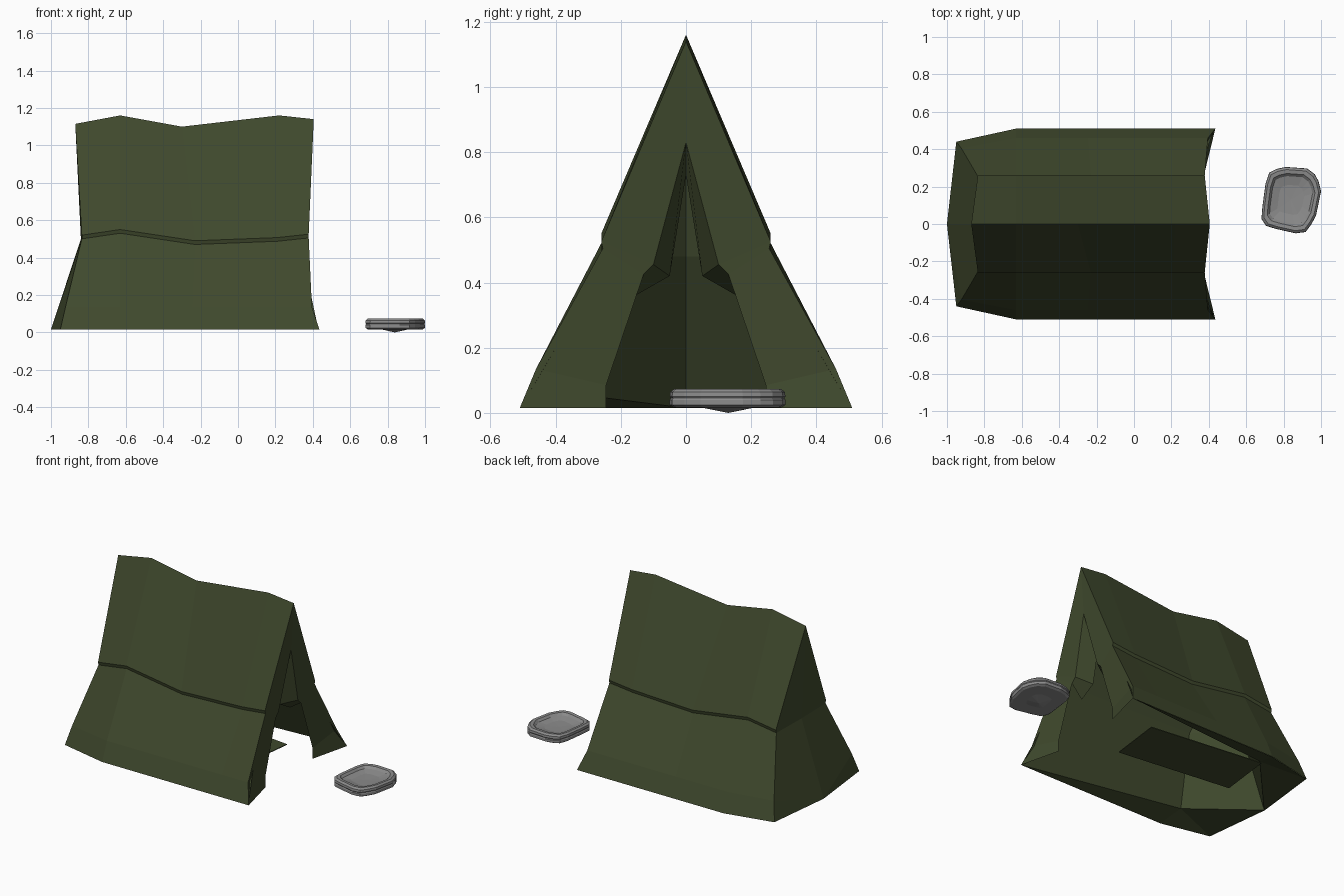
import bpy, bmesh, math
from mathutils import Vector, Matrix

old = bpy.data.objects.get("Cube")
if old:
    bpy.data.objects.remove(old, do_unlink=True)


def material(name, rgb):
    m = bpy.data.materials.new(name)
    m.use_nodes = True
    m.diffuse_color = (*rgb, 1)
    m.node_tree.nodes["Principled BSDF"].inputs["Base Color"].default_value = (*rgb, 1)
    return m


canvas = material("olive canvas", (0.050, 0.066, 0.026))
stone = material("grey stone", (0.26, 0.26, 0.26))


def finish(name, bm, mat):
    bmesh.ops.recalc_face_normals(bm, faces=bm.faces)
    mesh = bpy.data.meshes.new(name)
    bm.to_mesh(mesh)
    bm.free()
    mesh.materials.append(mat)
    obj = bpy.data.objects.new(name, mesh)
    bpy.context.collection.objects.link(obj)
    return obj


def mirror_y(obj):
    mod = obj.modifiers.new("Mirror", "MIRROR")
    mod.use_axis = (False, True, False)
    mod.merge_threshold = 0.001


# Tent half: each station gives ridge x, z; eave x, z; hem x, y; hem kink fraction
GROUND = 0.015
stations = [
    (-0.87, 1.115, -0.835, 0.52, -0.95, 0.44, 0.76),
    (-0.63, 1.16, -0.63, 0.55, -0.63, 0.51, 0.76),
    (-0.30, 1.10, -0.23, 0.49, -0.25, 0.51, 0.76),
    (0.22, 1.16, 0.21, 0.507, 0.20, 0.51, 0.76),
    (0.405, 1.14, 0.378, 0.525, 0.435, 0.51, 0.30),
]
bm = bmesh.new()


def v(x, y, z):
    return bm.verts.new((x, y, z))


def face(*verts):
    bm.faces.new(verts)


columns = []
for rx, rz, ex, ez, hx, hy, t in stations:
    columns.append([
        v(rx, 0, rz),
        v(ex, 0.26, ez),
        v(ex, 0.255, ez - 0.02),
        v(ex + t * (hx - ex), 0.26 + 0.8 * (hy - 0.26), 0.135),
        v(hx, hy, GROUND),
    ])

# Roof, eave lip and lower side wall
for a, b in zip(columns, columns[1:]):
    for i in range(4):
        face(a[i], a[i + 1], b[i + 1], b[i])

# Closed rear wall
ridge, eave, under, kink, hem = columns[0]
mid = v(-0.84, 0, 0.50)
hem_mid = v(-1.0, 0, GROUND)
face(ridge, mid, eave)
face(eave, mid, under)
face(under, mid, hem_mid, kink)
face(kink, hem_mid, hem)

# Door panels with the opening between them
ridge, eave, under, kink, hem = columns[-1]
apex = v(0.385, 0, 0.83)
up_in = v(0.365, 0.10, 0.455)
low_in = v(0.365, 0.13, 0.425)
kink_in = v(0.37, 0.245, 0.085)
hem_in = v(0.37, 0.245, GROUND)
face(ridge, eave, up_in, apex)
face(eave, under, low_in, up_in)
face(under, kink, kink_in, low_in)
face(kink, hem, hem_in, kink_in)

# Door edges folded inward
apex_fold = v(0.26, 0, 0.73)
up_fold = v(0.27, 0.05, 0.42)
low_fold = v(0.27, 0.155, 0.36)
face(apex, up_in, up_fold, apex_fold)
face(up_in, low_in, low_fold, up_fold)
mirror_y(finish("tent_shell", bm, canvas))

# Inner lining: hem rim that widens to the rear, then walls and ceiling
bm = bmesh.new()
front, side, corner, back = [v(x, y, GROUND) for x, y in
                             ((0.43, 0.508), (-0.63, 0.508), (-0.945, 0.438), (-0.995, 0))]
low = v(-0.66, 0.36, 0.06)
wall_front = v(0.33, 0.235, 0.48)
wall_rear = v(-0.60, 0.21, 0.48)
wall_mid = v(-0.82, 0, 0.48)
top_front = v(0.35, 0, 1.07)
top_rear = v(-0.80, 0, 1.06)
face(front, side, low)
face(side, corner, low)
face(corner, back, low)
face(front, low, wall_rear, wall_front)
face(low, back, wall_mid, wall_rear)
face(wall_front, wall_rear, top_rear, top_front)
face(wall_rear, wall_mid, top_rear)
mirror_y(finish("tent_lining", bm, canvas))

# Ground mat inside the tent
bm = bmesh.new()
bmesh.ops.create_cube(bm, size=1, matrix=Matrix.Translation((-0.27, 0.19, 0.018))
                      @ Matrix.Rotation(math.radians(-7), 4, "Z")
                      @ Matrix.Diagonal((0.77, 0.35, 0.005, 1)))
finish("ground_mat", bm, canvas)

# Stone dish: a wobbly rounded square outline, lofted through rings
SIDES = 16
outline = []
for k in range(SIDES):
    a = math.tau * (k + 0.5) / SIDES
    c, s = math.cos(a), math.sin(a)
    r = 1 + 0.035 * math.sin(5 * a + 1)
    p = Vector((math.copysign(abs(c) ** 0.6, c) * 0.8, math.copysign(abs(s) ** 0.6, s), 0)) * r
    outline.append(Matrix.Rotation(math.radians(-9), 3, "Z") @ p)
wide = max(abs(p.x) for p in outline)
deep = max(abs(p.y) for p in outline)
center = Vector((0.838, 0.13, 0))
rings = [(0.42, 0.015), (0.92, 0.016), (1.0, 0.024), (1.0, 0.040), (0.98, 0.045),
         (1.0, 0.050), (0.99, 0.064), (0.92, 0.074), (0.80, 0.072), (0.72, 0.058), (0.45, 0.048)]
bm = bmesh.new()
loops = []
for size, z in rings:
    loops.append([v(center.x + p.x / wide * 0.162 * size,
                    center.y + p.y / deep * 0.18 * size, z) for p in outline])
for lo, hi in zip(loops, loops[1:]):
    for k in range(SIDES):
        n = (k + 1) % SIDES
        face(lo[k], lo[n], hi[n], hi[k])
for loop, z in ((loops[0], 0.0), (loops[-1], 0.046)):
    tip = v(center.x, center.y, z)
    for k in range(SIDES):
        face(tip, loop[k], loop[(k + 1) % SIDES])
finish("stone_dish", bm, stone)
